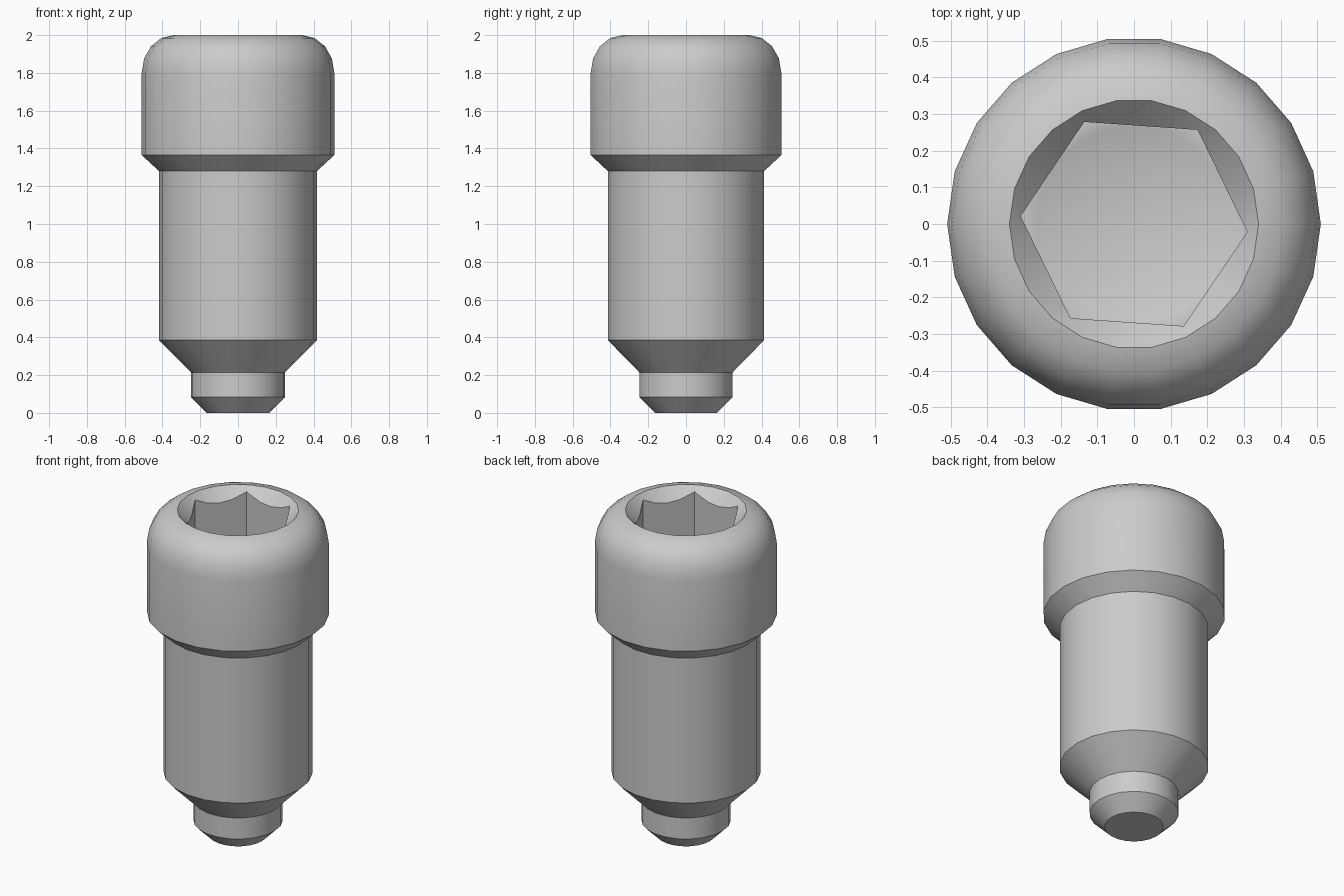
import bpy, bmesh, math

cube = bpy.data.objects.get("Cube")
if cube:
    bpy.data.objects.remove(cube, do_unlink=True)

SIDES = 22

steel = bpy.data.materials.new("grey steel")
steel.use_nodes = True
GREY = (0.6, 0.6, 0.6, 1)
steel.diffuse_color = GREY
steel.node_tree.nodes["Principled BSDF"].inputs["Base Color"].default_value = GREY


def lathe(name, profile, sides=SIDES, turn=0.0):
    """Revolve (radius, height) points about z; ends are capped, radius 0 makes a tip."""
    bm = bmesh.new()
    rings = []
    for r, z in profile:
        if r == 0:
            rings.append([bm.verts.new((0, 0, z))] * sides)
            continue
        angles = [turn + math.tau * i / sides for i in range(sides)]
        rings.append([bm.verts.new((r * math.cos(a), r * math.sin(a), z)) for a in angles])
    for low, high in zip(rings, rings[1:]):
        for i in range(sides):
            j = (i + 1) % sides
            corners = dict.fromkeys((low[i], low[j], high[j], high[i]))
            bm.faces.new(list(corners))
    for (r, z), ring in ((profile[0], rings[0]), (profile[-1], rings[-1])):
        if r > 0:
            bm.faces.new(ring)
    bmesh.ops.recalc_face_normals(bm, faces=bm.faces[:])
    mesh = bpy.data.meshes.new(name)
    bm.to_mesh(mesh)
    bm.free()
    mesh.materials.append(steel)
    obj = bpy.data.objects.new(name, mesh)
    bpy.context.collection.objects.link(obj)
    return obj


# Stepped tip, shank, flared collar and rounded head
profile = [(0.165, 0), (0.25, 0.085), (0.25, 0.215), (0.418, 0.385),
           (0.418, 1.28), (0.51, 1.365)]
for i in range(5):
    a = math.radians(90 * i / 4)
    profile.append((0.34 + 0.17 * math.cos(a), 1.8 + 0.2 * math.sin(a)))
bolt = lathe("socket_head_bolt", profile)

# Socket: entry chamfer, hexagonal hole, drilled cone at the bottom
cutters = [
    lathe("chamfer_cutter", [(0.24, 1.9), (0.44, 2.1)]),
    lathe("hexagon_cutter", [(0.31, 1.55), (0.31, 2.15)], 6, math.radians(-4)),
    lathe("drill_cutter", [(0, 1.4), (0.267, 1.55), (0.267, 1.6)], 44),
]
bpy.context.view_layer.objects.active = bolt
for cutter in cutters:
    cutter.hide_render = True
    cut = bolt.modifiers.new("cut", "BOOLEAN")
    cut.operation = "DIFFERENCE"
    cut.solver = "EXACT"
    cut.object = cutter
    bpy.ops.object.modifier_apply(modifier=cut.name)
    bpy.data.objects.remove(cutter, do_unlink=True)

# Smooth round surfaces, crisp steps
bpy.ops.object.select_all(action="DESELECT")
bolt.select_set(True)
bpy.ops.object.shade_smooth_by_angle(angle=math.radians(30))
